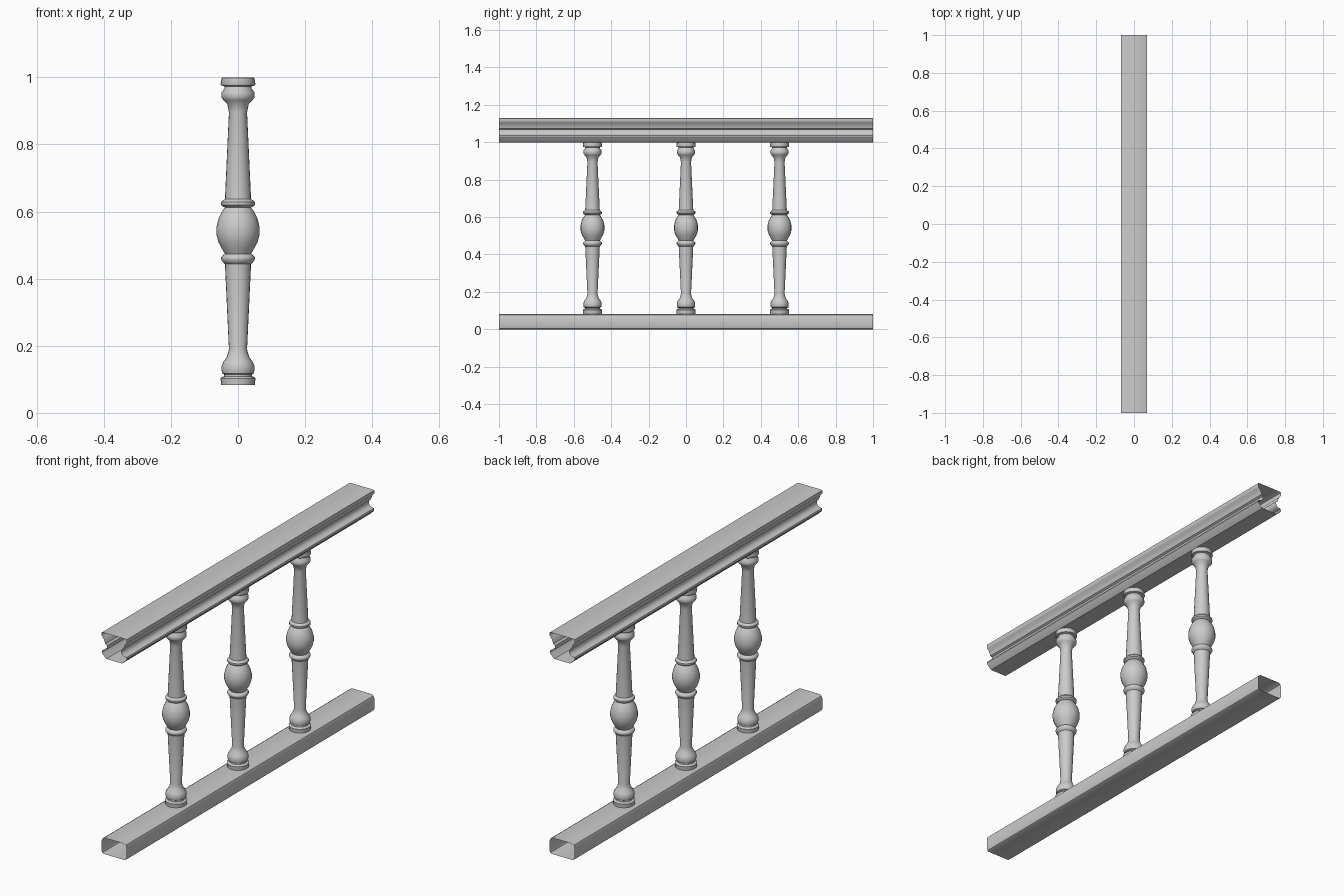
import bpy, bmesh, math

if "Cube" in bpy.data.objects:
    bpy.data.objects.remove(bpy.data.objects["Cube"])


def finish(name, bm, angle):
    bmesh.ops.recalc_face_normals(bm, faces=bm.faces[:])
    mesh = bpy.data.meshes.new(name)
    bm.to_mesh(mesh)
    bm.free()
    ob = bpy.data.objects.new(name, mesh)
    bpy.context.collection.objects.link(ob)
    bpy.ops.object.select_all(action='DESELECT')
    ob.select_set(True)
    bpy.context.view_layer.objects.active = ob
    bpy.ops.object.shade_smooth_by_angle(angle=math.radians(angle))
    return ob


def rail(name, half):
    """Open-ended hollow rail: half section (x, z) mirrored and swept along y."""
    section = half + [(-x, z) for x, z in reversed(half)]
    bm = bmesh.new()
    ends = [[bm.verts.new((x, y, z)) for x, z in section] for y in (-1, 1)]
    n = len(section)
    for i in range(n):
        j = (i + 1) % n
        bm.faces.new((ends[0][i], ends[0][j], ends[1][j], ends[1][i]))
    return finish(name, bm, 35)


def turned(name, profile, sides=20):
    """Turned post: (radius, z) profile revolved around z, closed at both ends."""
    bm = bmesh.new()
    rings = []
    for r, z in profile:
        rings.append([bm.verts.new((r * math.cos(2 * math.pi * k / sides),
                                    r * math.sin(2 * math.pi * k / sides), z))
                      for k in range(sides)])
    for a, b in zip(rings, rings[1:]):
        for k in range(sides):
            m = (k + 1) % sides
            bm.faces.new((a[k], a[m], b[m], b[k]))
    bm.faces.new(rings[0])
    bm.faces.new(rings[-1])
    return finish(name, bm, 40)


# bottom rail: box tube with eased corners
rail("bottom_rail", [(0.060, 0.0), (0.067, 0.004), (0.07, 0.012),
                     (0.07, 0.066), (0.066, 0.077), (0.056, 0.083)])

# handrail: flat top lip, coved waist, lower flange
rail("handrail", [(0.045, 1.0), (0.066, 1.020), (0.07, 1.028), (0.068, 1.036),
                  (0.056, 1.039), (0.045, 1.045), (0.040, 1.055), (0.040, 1.069),
                  (0.050, 1.074), (0.053, 1.085), (0.059, 1.098), (0.067, 1.107),
                  (0.07, 1.113), (0.07, 1.128), (0.067, 1.13)])

# balusters
profile = [
    # foot and lower collar
    (0.050, 0.083), (0.052, 0.103), (0.049, 0.107), (0.041, 0.109), (0.041, 0.115),
    (0.047, 0.118), (0.049, 0.127), (0.049, 0.140), (0.044, 0.152), (0.033, 0.167),
    (0.027, 0.190),
    # lower taper and ring
    (0.039, 0.444), (0.045, 0.449), (0.050, 0.457), (0.050, 0.464), (0.045, 0.470),
    # central bulb
    (0.039, 0.474), (0.047, 0.488), (0.058, 0.508), (0.064, 0.530), (0.064, 0.555),
    (0.058, 0.580), (0.047, 0.601), (0.039, 0.612),
    # upper ring and taper
    (0.045, 0.615), (0.050, 0.620), (0.050, 0.628), (0.045, 0.633), (0.039, 0.638),
    (0.027, 0.895),
    # upper collar and cap
    (0.032, 0.920), (0.043, 0.932), (0.049, 0.940), (0.049, 0.955), (0.041, 0.966),
    (0.039, 0.973), (0.050, 0.976), (0.052, 0.980), (0.049, 0.998), (0.046, 1.0)]
for i, y in enumerate((-0.5, 0, 0.5)):
    turned(f"baluster_{i + 1}", profile).location.y = y
